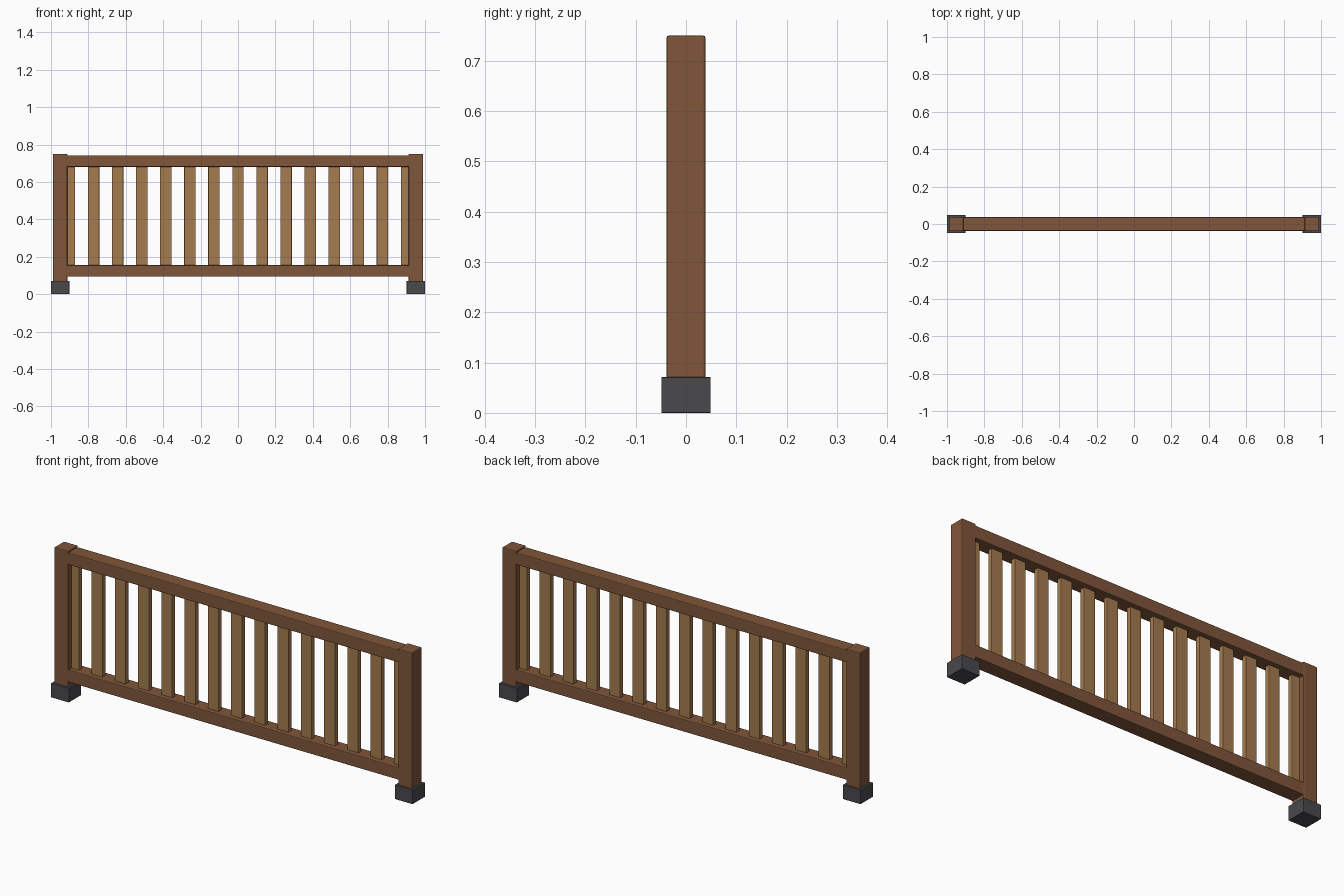
import bpy

if "Cube" in bpy.data.objects:
    bpy.data.objects.remove(bpy.data.objects["Cube"])


def material(name, rgb):
    m = bpy.data.materials.new(name)
    m.diffuse_color = (*rgb, 1)
    m.use_nodes = True
    m.node_tree.nodes["Principled BSDF"].inputs["Base Color"].default_value = m.diffuse_color
    return m


dark_wood = material("dark_wood", (0.216, 0.093, 0.042))
light_wood = material("light_wood", (0.38, 0.20, 0.078))
footing_grey = material("footing_grey", (0.067, 0.067, 0.075))


def box(name, x, z0, z1, width, depth, mat, bevel):
    """Box centred on y = 0, spanning z0 to z1, with a small edge chamfer."""
    bpy.ops.mesh.primitive_cube_add(size=1, location=(x, 0, (z0 + z1) / 2))
    ob = bpy.context.object
    ob.name = name
    ob.scale = (width, depth, z1 - z0)
    bpy.ops.object.transform_apply(location=False, rotation=False, scale=True)
    ob.data.materials.append(mat)
    mod = ob.modifiers.new("chamfer", "BEVEL")
    mod.width = bevel
    mod.segments = 2
    return ob


# End posts on their footings
for side, x in (("left", -0.951), ("right", 0.951)):
    box(f"{side}_post", x, 0.05, 0.75, 0.077, 0.077, dark_wood, 0.004)
    box(f"{side}_footing", x, 0.0, 0.071, 0.098, 0.098, footing_grey, 0.001)

# Horizontal rails between the posts
box("top_rail", 0, 0.681, 0.743, 1.85, 0.074, dark_wood, 0.004)
box("bottom_rail", 0, 0.094, 0.156, 1.85, 0.074, dark_wood, 0.004)

# Evenly spaced balusters, the outermost partly buried in the posts
for i in range(-7, 8):
    box(f"baluster_{i + 8}", i * 0.1287, 0.14, 0.70, 0.061, 0.024, light_wood, 0.002)
